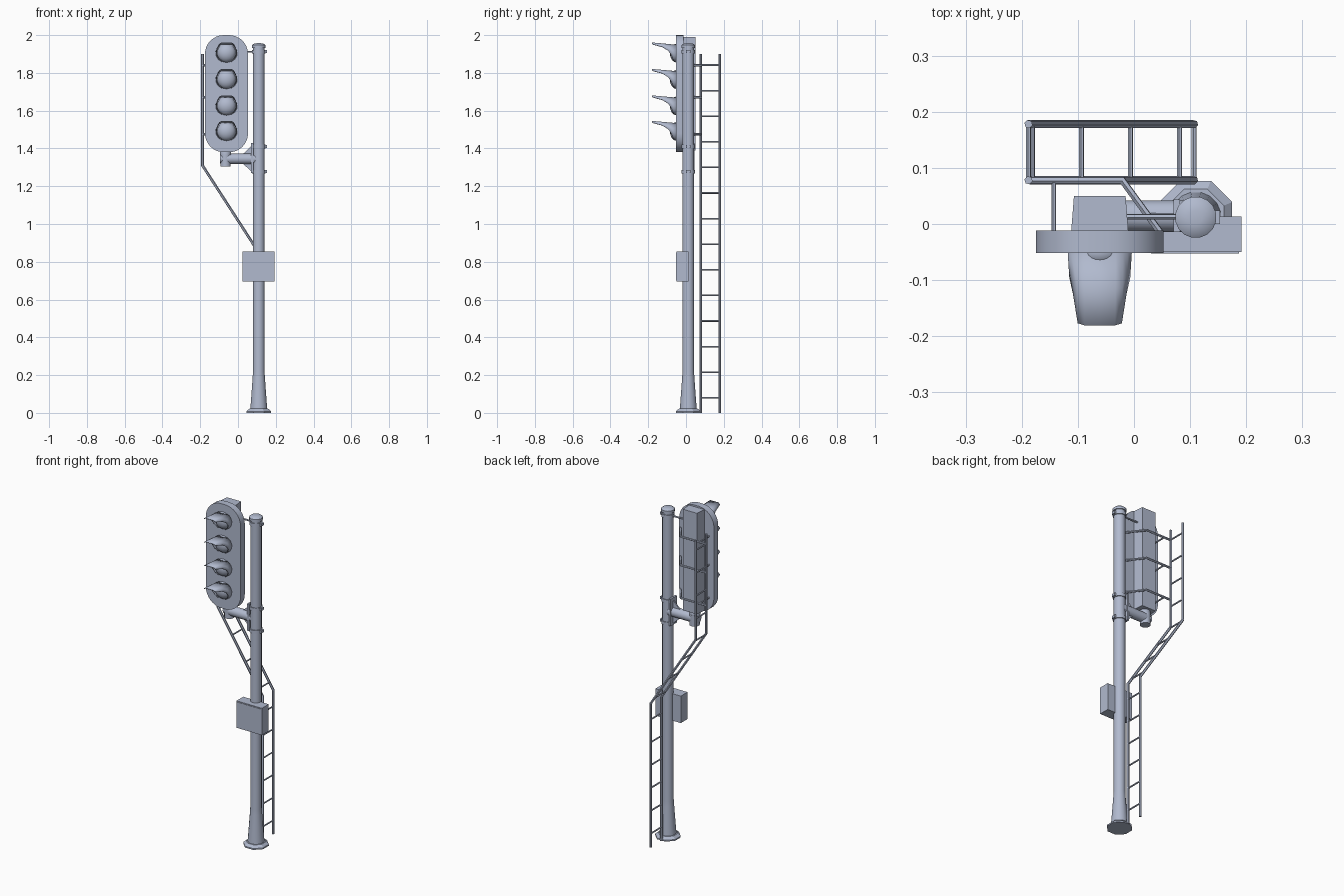
import bpy, bmesh, math
from mathutils import Vector

if "Cube" in bpy.data.objects:
    bpy.data.objects.remove(bpy.data.objects["Cube"])

steel = bpy.data.materials.new("painted_steel_grey")
steel.diffuse_color = (0.44, 0.49, 0.62, 1)
steel.use_nodes = True
steel.node_tree.nodes["Principled BSDF"].inputs["Base Color"].default_value = steel.diffuse_color


def finish(name, bm, smooth=True):
    bmesh.ops.recalc_face_normals(bm, faces=bm.faces)
    me = bpy.data.meshes.new(name)
    bm.to_mesh(me)
    bm.free()
    me.materials.append(steel)
    ob = bpy.data.objects.new(name, me)
    bpy.context.collection.objects.link(ob)
    if smooth:
        bpy.ops.object.select_all(action='DESELECT')
        ob.select_set(True)
        bpy.context.view_layer.objects.active = ob
        bpy.ops.object.shade_smooth_by_angle(angle=math.radians(35))
    return ob


def loft(bm, rings):
    """Skin closed rings of points and cap both ends."""
    vs = [[bm.verts.new(p) for p in r] for r in rings]
    n = len(vs[0])
    for a, b in zip(vs, vs[1:]):
        for i in range(n):
            bm.faces.new((a[i], a[(i + 1) % n], b[(i + 1) % n], b[i]))
    bm.faces.new(vs[0][::-1])
    bm.faces.new(vs[-1])


def lathe(name, profile, x, y, n=16, smooth=True):
    """Vertical turned part from (radius, z) pairs."""
    bm = bmesh.new()
    loft(bm, [[(x + r * math.cos(2 * math.pi * (i + .5) / n),
                y + r * math.sin(2 * math.pi * (i + .5) / n), z) for i in range(n)]
              for r, z in profile])
    return finish(name, bm, smooth)


def tube(bm, path, r, n=6):
    """Bar following a path of points, mitred at the bends."""
    pts = [Vector(p) for p in path]
    ax = (pts[1] - pts[0]).normalized()
    side = ax.orthogonal().normalized()
    up = ax.cross(side)
    ring = [pts[0] + r * (math.cos(2 * math.pi * i / n) * side + math.sin(2 * math.pi * i / n) * up)
            for i in range(n)]
    rings = [ring]
    for k in range(1, len(pts)):
        d = (pts[k] - pts[k - 1]).normalized()
        e = (pts[k + 1] - pts[k]).normalized() if k + 1 < len(pts) else d
        nrm = (d + e).normalized()
        ring = [p + d * ((pts[k] - p).dot(nrm) / d.dot(nrm)) for p in ring]
        rings.append(ring)
    loft(bm, rings)


def bar(name, path, r, n=6):
    bm = bmesh.new()
    tube(bm, path, r, n)
    return finish(name, bm)


def box(name, x0, x1, y0, y1, z0, z1, inset=0.0):
    """Box whose back face may be narrowed by inset."""
    bm = bmesh.new()
    loft(bm, [[(x0 + i, y, z0), (x1 - i, y, z0), (x1 - i, y, z1), (x0 + i, y, z1)]
              for y, i in ((y0, 0), (y1, inset))])
    return finish(name, bm, False)


PX, PY = 0.11, 0.012          # pole axis
HX = -0.061                   # signal head axis

# Pole, foot and cap
a = 1 / math.cos(math.pi / 8)
lathe("base_plate", [(0.065 * a, 0), (0.065 * a, 0.008), (0.05 * a, 0.022)], PX, PY, 8, False)
lathe("pole", [(0.046, 0.015), (0.044, 0.04), (0.038, 0.12), (0.033, 0.19), (0.031, 0.22),
               (0.031, 1.94)], PX, PY)
lathe("pole_cap", [(0.037, 1.932), (0.037, 1.947), (0.028, 1.954), (0.012, 1.957)], PX, PY)

# Clamp bands with bolts
for z in (1.41, 1.277, 1.912):
    lathe("clamp_band", [(0.036, z - 0.01), (0.036, z + 0.01)], PX, PY)
    box("clamp_bolt", PX + 0.03, PX + 0.043, PY - 0.012, PY + 0.012, z - 0.008, z + 0.008)

# Bracket on the pole with gussets, and the side arm
box("bracket_plate", PX - 0.04, PX - 0.028, PY - 0.026, PY + 0.032, 1.27, 1.43)
for s in (1, -1):
    bm = bmesh.new()
    loft(bm, [[(0.076, y, 1.345 + s * 0.072), (0.076, y, 1.345 + s * 0.02),
               (0.02, y, 1.345 + s * 0.02)] for y in (0.012, 0.02)])
    finish("gusset", bm, False)
bar("side_arm", [(-0.06, 0.014, 1.345), (0.1, 0.014, 1.345)], 0.028, 16)
bar("arm_end_cap", [(-0.094, 0.014, 1.345), (-0.04, 0.014, 1.345)], 0.024, 16)
lathe("arm_elbow", [(0.028, 1.305), (0.028, 1.37)], -0.066, 0.014)
lathe("head_flange", [(0.03, 1.366), (0.03, 1.384), (0.024, 1.40)], -0.066, 0.01)
bar("top_stay", [(-0.02, 0.013, 1.912), (PX, 0.013, 1.912)], 0.005)

# Rounded backboard
outline = []
R, W, Z0, Z1 = 0.1, 0.114, 1.38, 2.0
for cx, cz, a0 in ((W - R, Z1 - R, 0), (R - W, Z1 - R, 90), (R - W, Z0 + R, 180), (W - R, Z0 + R, 270)):
    for i in range(9):
        t = math.radians(a0 + i * 90 / 8)
        outline.append((HX + cx + R * math.cos(t), cz + R * math.sin(t)))
bm = bmesh.new()
loft(bm, [[(x, y, z) for x, z in outline] for y in (-0.052, -0.012)])
finish("backboard", bm)

# Lamp housing behind the backboard
box("lamp_housing", -0.112, -0.01, -0.014, 0.05, 1.39, 1.99, 0.005)

# Four lamps: domed lens and long hood (angle from top, length)
HOOD = ((0, .131), (30, .131), (46, .127), (60, .075), (80, .045), (105, .028), (130, .02), (155, .016))
half = [(-t, l) for t, l in HOOD[:0:-1]]
for lz in (1.905, 1.765, 1.625, 1.49):
    bm = bmesh.new()
    bmesh.ops.create_uvsphere(bm, u_segments=16, v_segments=10, radius=0.05)
    for v in bm.verts:
        v.co = (HX + v.co.x, -0.05 + v.co.y * 0.7, lz + v.co.z)
    finish("lens", bm)
    bm = bmesh.new()
    prev = None
    for t, l in half + list(HOOD):
        x = 0.056 * math.sin(math.radians(t))
        z = min(0.042, 0.05 * math.cos(math.radians(t)))
        row = [bm.verts.new((HX + x * (1 - 0.05 * f), -0.05 - l * f, lz + z + 0.092 * l * f))
               for f in (0, 0.5, 1)]
        if prev:
            for k in range(2):
                bm.faces.new((prev[k], prev[k + 1], row[k + 1], row[k]))
        prev = row
    hood = finish("lamp_hood", bm)
    m = hood.modifiers.new("thickness", 'SOLIDIFY')
    m.thickness, m.offset = 0.004, 0

# Cranked ladder
LX, UX, YA, YB = 0.107, -0.188, 0.078, 0.178


def ladder_x(z):
    return max(UX, min(LX, LX - (z - 0.853) * 0.645))


for y in (YA, YB):
    bar("ladder_rail", [(LX, y, 0), (LX, y, 0.853), (UX, y, 1.31), (UX, y, 1.9)], 0.0075)
bm = bmesh.new()
for i in range(14):
    z = 0.08 + i * 0.1355
    tube(bm, [(ladder_x(z), YA, z), (ladder_x(z), YB, z)], 0.0045)
finish("ladder_rungs", bm)

# Brackets tying the ladder to the backboard
for z in (1.84, 1.67, 1.475):
    bar("ladder_bracket", [(0.046, -0.014, z), (-0.021, YA, z), (UX, YA, z)], 0.0065)
    bar("ladder_strut", [(-0.143, -0.014, z), (-0.143, YA, z)], 0.0045)

# Control cabinet with a thin door panel
box("control_cabinet", 0.025, 0.192, -0.05, 0.013, 0.695, 0.855)
box("cabinet_door", 0.03, 0.187, -0.053, -0.049, 0.7, 0.85)
